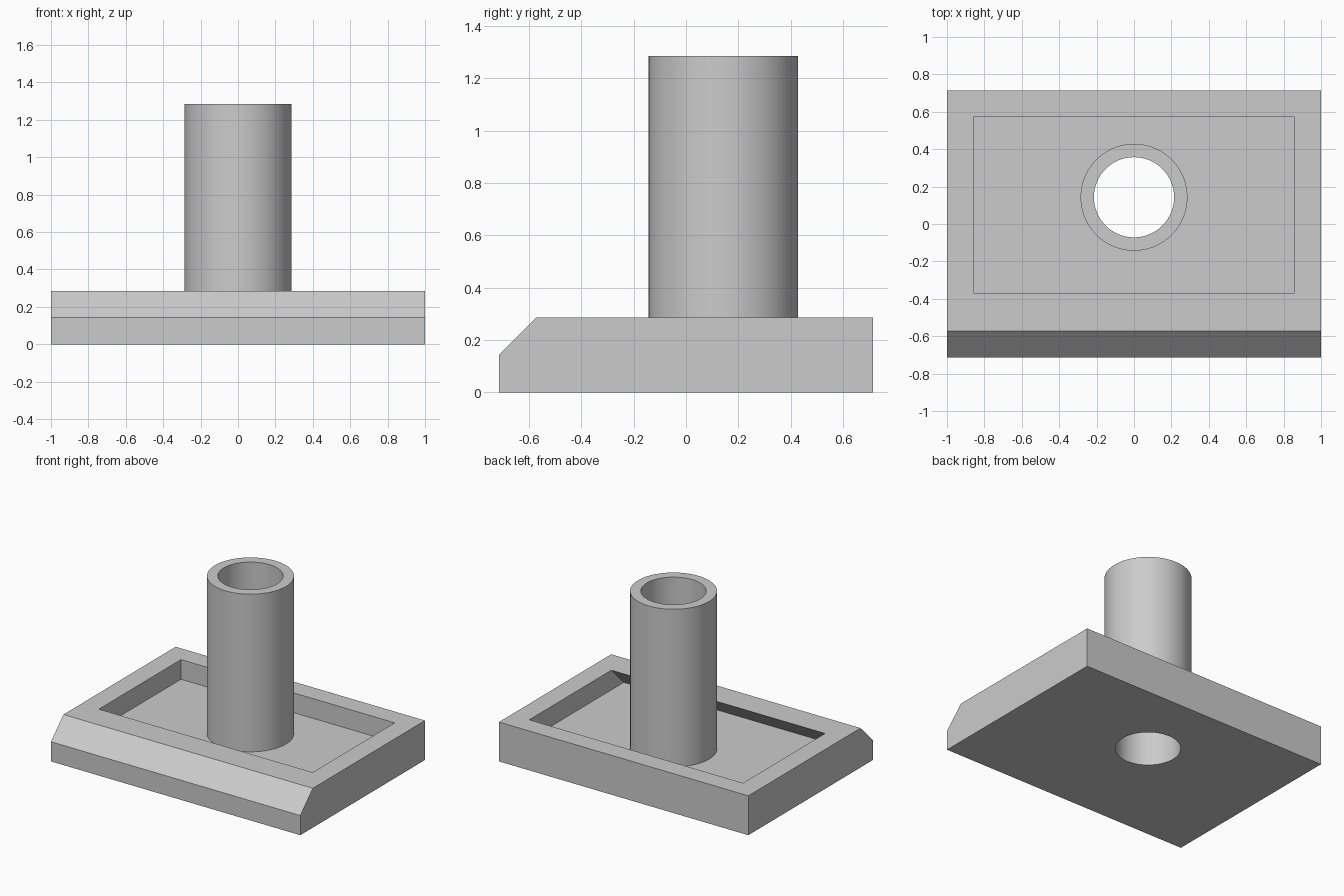
import bpy, bmesh, math

if "Cube" in bpy.data.objects:
    bpy.data.objects.remove(bpy.data.objects["Cube"], do_unlink=True)

U = 1 / 7                      # wall thickness, the base module
HALF_X, HALF_Y = 1.0, 5 * U
TOP = 2 * U
POST_Y = U

grey = bpy.data.materials.new("plain grey")
grey.use_nodes = True
COLOUR = (0.6, 0.6, 0.6, 1)
grey.diffuse_color = COLOUR
grey.node_tree.nodes["Principled BSDF"].inputs["Base Color"].default_value = COLOUR


def finish(name, bm):
    bmesh.ops.recalc_face_normals(bm, faces=bm.faces)
    mesh = bpy.data.meshes.new(name)
    bm.to_mesh(mesh)
    bm.free()
    mesh.materials.append(grey)
    obj = bpy.data.objects.new(name, mesh)
    bpy.context.collection.objects.link(obj)
    return obj


def prism(name, profile, half):
    """Extrude a (y, z) profile along x, from -half to +half."""
    bm = bmesh.new()
    face = bm.faces.new([bm.verts.new((-half, y, z)) for y, z in profile])
    ext = bmesh.ops.extrude_face_region(bm, geom=[face])["geom"]
    verts = [v for v in ext if isinstance(v, bmesh.types.BMVert)]
    bmesh.ops.translate(bm, vec=(2 * half, 0, 0), verts=verts)
    return finish(name, bm)


def cylinder(name, radius, z0, z1):
    bm = bmesh.new()
    bmesh.ops.create_cone(bm, cap_ends=True, segments=96, radius1=radius,
                          radius2=radius, depth=z1 - z0)
    bmesh.ops.translate(bm, vec=(0, POST_Y, (z0 + z1) / 2), verts=bm.verts)
    return finish(name, bm)


def combine(target, tool, operation):
    """Apply a boolean and discard the tool."""
    tool.hide_render = True
    bpy.ops.object.select_all(action="DESELECT")
    bpy.context.view_layer.objects.active = target
    target.select_set(True)
    mod = target.modifiers.new(operation.lower(), "BOOLEAN")
    mod.operation, mod.solver, mod.object = operation, "EXACT", tool
    bpy.ops.object.modifier_apply(modifier=mod.name)
    bpy.data.objects.remove(tool, do_unlink=True)


# Base block with a chamfered front edge
stand = prism("flanged_post_base", [
    (-HALF_Y, 0), (HALF_Y, 0), (HALF_Y, TOP), (-HALF_Y + U, TOP), (-HALF_Y, U)], HALF_X)

# Open pocket of even wall thickness; its front wall runs parallel to the chamfer
rim = -HALF_Y + U + U * math.sqrt(2)
OVER = 0.1
pocket = prism("pocket_cutter", [
    (rim - U, U), (HALF_Y - U, U), (HALF_Y - U, TOP + OVER),
    (rim, TOP + OVER), (rim, TOP)], HALF_X - U)
combine(stand, pocket, "DIFFERENCE")

# Hollow post, bored right through the floor
combine(stand, cylinder("post", 2 * U, U / 2, 9 * U), "UNION")
combine(stand, cylinder("bore_cutter", 1.5 * U, -OVER, 9 * U + OVER), "DIFFERENCE")

stand.select_set(True)
bpy.ops.object.shade_smooth_by_angle(angle=math.radians(30))
